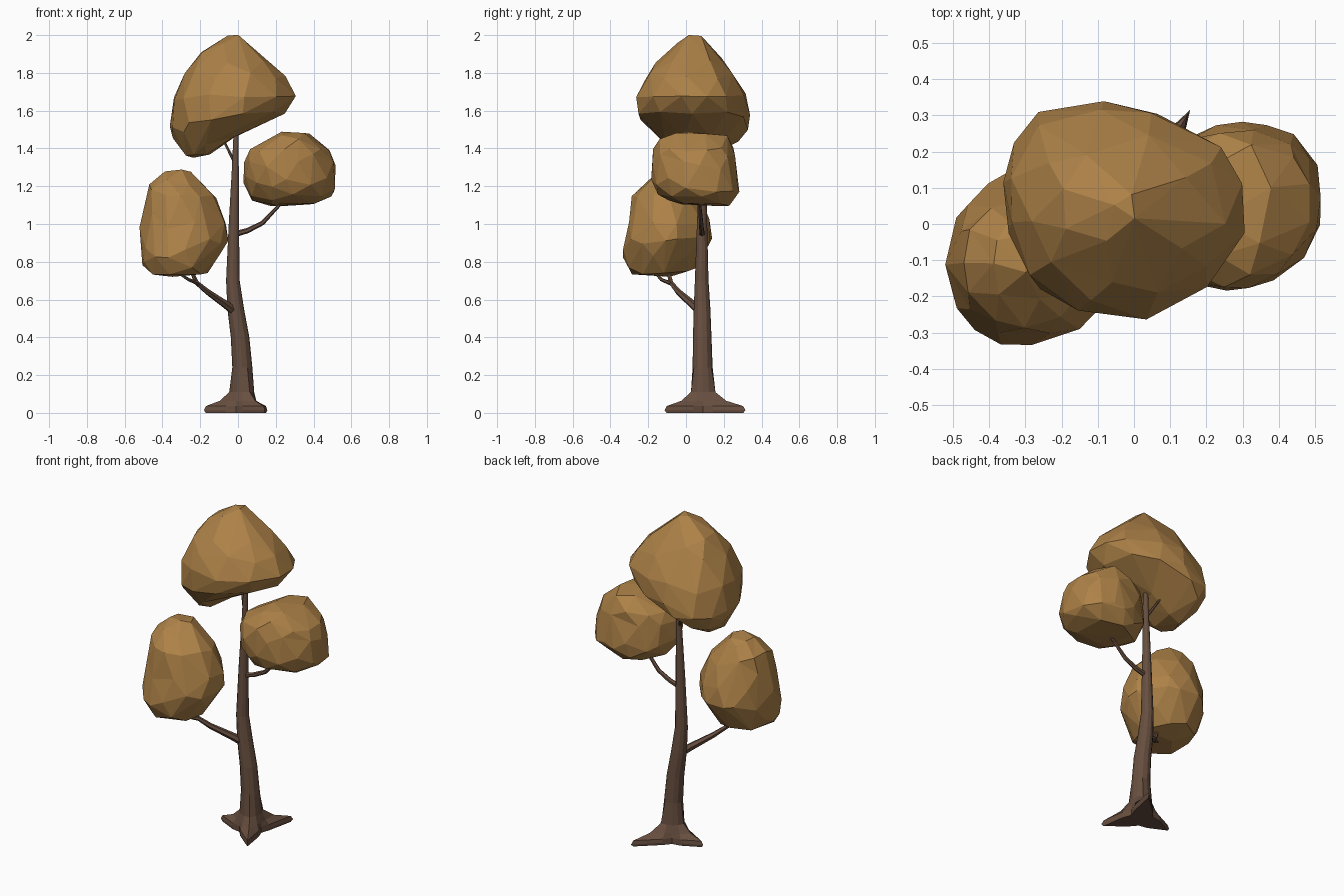
import bpy, bmesh, math, random
from mathutils import Vector

random.seed(4)


def material(name, rgb):
    m = bpy.data.materials.new(name)
    m.diffuse_color = (*rgb, 1)
    return m


LEAF = material("golden_brown_leaves", (0.42, 0.222, 0.064))
BARK = material("dark_brown_bark", (0.135, 0.077, 0.05))


def finish(name, bm, mat):
    bmesh.ops.recalc_face_normals(bm, faces=bm.faces)
    me = bpy.data.meshes.new(name)
    bm.to_mesh(me)
    bm.free()
    me.materials.append(mat)
    ob = bpy.data.objects.new(name, me)
    bpy.context.collection.objects.link(ob)
    return ob


def loft(name, rings, mat):
    """Skin a list of equal-sized point rings and cap both ends."""
    bm = bmesh.new()
    loops = [[bm.verts.new(p) for p in ring] for ring in rings]
    n = len(loops[0])
    for a, b in zip(loops, loops[1:]):
        for i in range(n):
            j = (i + 1) % n
            bm.faces.new((a[i], a[j], b[j], b[i]))
    bm.faces.new(loops[0])
    bm.faces.new(loops[-1])
    bmesh.ops.triangulate(bm, faces=[f for f in bm.faces if len(f.verts) > 4])
    return finish(name, bm, mat)


def branch(name, path, sides=6):
    """Tapered tube along (x, y, z, radius) points."""
    pts = [Vector(p[:3]) for p in path]
    rings = []
    for i, p in enumerate(pts):
        d = (pts[min(i + 1, len(pts) - 1)] - pts[max(i - 1, 0)]).normalized()
        u = d.cross(Vector((0.3, 1, 0.1))).normalized()
        v = d.cross(u)
        rings.append([p + path[i][3] * (u * math.cos(t) + v * math.sin(t))
                      for t in (2 * math.pi * k / sides for k in range(sides))])
    return loft(name, rings, BARK)


def crown(name, rows, bulges):
    """Faceted leaf mass: rows give (z, x_min, x_max, y_min, y_max), bottom to top;
    bulges give (compass angle in degrees, amount)."""
    bm = bmesh.new()
    bmesh.ops.create_icosphere(bm, subdivisions=3, radius=1)
    z0, z1 = rows[0][0], rows[-1][0]
    for v in bm.verts:
        x, y, h = v.co
        z = z0 + (z1 - z0) * (h + 1) / 2
        a, b = next(((p, q) for p, q in zip(rows, rows[1:]) if z <= q[0] + 1e-6))
        t = (z - a[0]) / (b[0] - a[0])
        xa, xb, ya, yb = [p + (q - p) * t for p, q in zip(a[1:], b[1:])]
        r = math.hypot(x, y)
        cx, cy = (x / r, y / r) if r > 1e-4 else (0, 0)
        k = 1.01 + random.uniform(-0.02, 0.02)
        for ang, amount in bulges:
            c = cx * math.cos(math.radians(ang)) + cy * math.sin(math.radians(ang))
            k += amount * max(0, c) ** 5
        v.co = ((xa + xb) / 2 + cx * k * (xb - xa) / 2,
                (ya + yb) / 2 + cy * k * (yb - ya) / 2, z)
    ob = finish(name, bm, LEAF)
    dec = ob.modifiers.new("facets", 'DECIMATE')
    dec.ratio = 0.34
    return ob


# Leaf masses
crown("top_crown", [
    (1.35, -0.27, -0.18, -0.02, 0.12), (1.40, -0.30, -0.09, -0.09, 0.22),
    (1.47, -0.345, -0.01, -0.16, 0.29), (1.51, -0.35, 0.08, -0.21, 0.315),
    (1.57, -0.345, 0.23, -0.26, 0.325), (1.63, -0.335, 0.30, -0.265, 0.315),
    (1.69, -0.325, 0.31, -0.265, 0.305), (1.80, -0.27, 0.24, -0.21, 0.245),
    (1.92, -0.19, 0.10, -0.09, 0.15), (2.00, -0.04, 0.01, 0.00, 0.08)],
    [(132, 0.13), (-50, -0.06)])
crown("left_crown", [
    (0.72, -0.43, -0.20, -0.27, -0.08), (0.75, -0.48, -0.15, -0.30, 0.04),
    (0.82, -0.51, -0.10, -0.335, 0.09), (0.92, -0.515, -0.05, -0.32, 0.14),
    (1.02, -0.505, -0.06, -0.30, 0.13), (1.15, -0.48, -0.12, -0.28, 0.08),
    (1.20, -0.475, -0.18, -0.23, 0.05), (1.26, -0.41, -0.23, -0.17, 0.00),
    (1.29, -0.36, -0.27, -0.13, -0.04)],
    [(220, 0.04), (45, -0.11)])
crown("right_crown", [
    (1.09, 0.20, 0.33, 0.04, 0.21), (1.12, 0.08, 0.45, -0.10, 0.25),
    (1.17, 0.05, 0.515, -0.16, 0.275), (1.26, 0.03, 0.51, -0.185, 0.265),
    (1.33, 0.035, 0.505, -0.18, 0.255), (1.39, 0.06, 0.48, -0.17, 0.25),
    (1.46, 0.18, 0.40, -0.13, 0.22), (1.49, 0.23, 0.35, -0.05, 0.13)],
    [(45, 0.09)])

# Trunk with three flared roots: (x, y, z, radius, root amount)
SIDES = 12
ROOTS = {2: 0.26, 6: 0.205, 10: 0.235}
trunk_rows = [
    (0.025, 0.09, 0.0, 0.085, 0.92), (0.025, 0.09, 0.014, 0.085, 1.0),
    (0.025, 0.09, 0.036, 0.078, 0.92), (0.025, 0.09, 0.064, 0.07, 0.38),
    (0.025, 0.09, 0.11, 0.06, 0.08), (0.023, 0.088, 0.24, 0.053, 0),
    (0.011, 0.086, 0.40, 0.049, 0), (-0.012, 0.085, 0.55, 0.044, 0),
    (-0.027, 0.083, 0.70, 0.036, 0), (-0.022, 0.085, 1.0, 0.027, 0),
    (-0.014, 0.088, 1.3, 0.018, 0), (-0.008, 0.09, 1.58, 0.011, 0)]
rings = []
for x, y, z, r, amount in trunk_rows:
    ring = []
    for k in range(SIDES):
        t = 2 * math.pi * k / SIDES
        reach = ROOTS.get(k, 0.105 if k % 4 != 0 else 0.07)
        rr = r + (reach - r) * amount
        ring.append((x + rr * math.cos(t), y + rr * math.sin(t), z))
    rings.append(ring)
loft("trunk", rings, BARK)

# Branches
branch("left_branch", [(-0.01, 0.08, 0.53, 0.024), (-0.06, 0.04, 0.57, 0.022),
                       (-0.16, -0.04, 0.64, 0.016), (-0.22, -0.08, 0.69, 0.013),
                       (-0.26, -0.10, 0.78, 0.007)])
branch("left_branch_fork", [(-0.21, -0.08, 0.685, 0.011), (-0.26, -0.13, 0.705, 0.009),
                            (-0.33, -0.17, 0.75, 0.005)])
branch("right_branch", [(-0.02, 0.085, 0.945, 0.016), (0.05, 0.083, 0.965, 0.014),
                        (0.13, 0.08, 1.005, 0.012), (0.19, 0.075, 1.07, 0.01),
                        (0.26, 0.07, 1.14, 0.006)])
branch("top_branch", [(-0.014, 0.088, 1.32, 0.009), (-0.04, 0.11, 1.37, 0.008),
                      (-0.07, 0.14, 1.43, 0.006), (-0.10, 0.16, 1.50, 0.004)])
